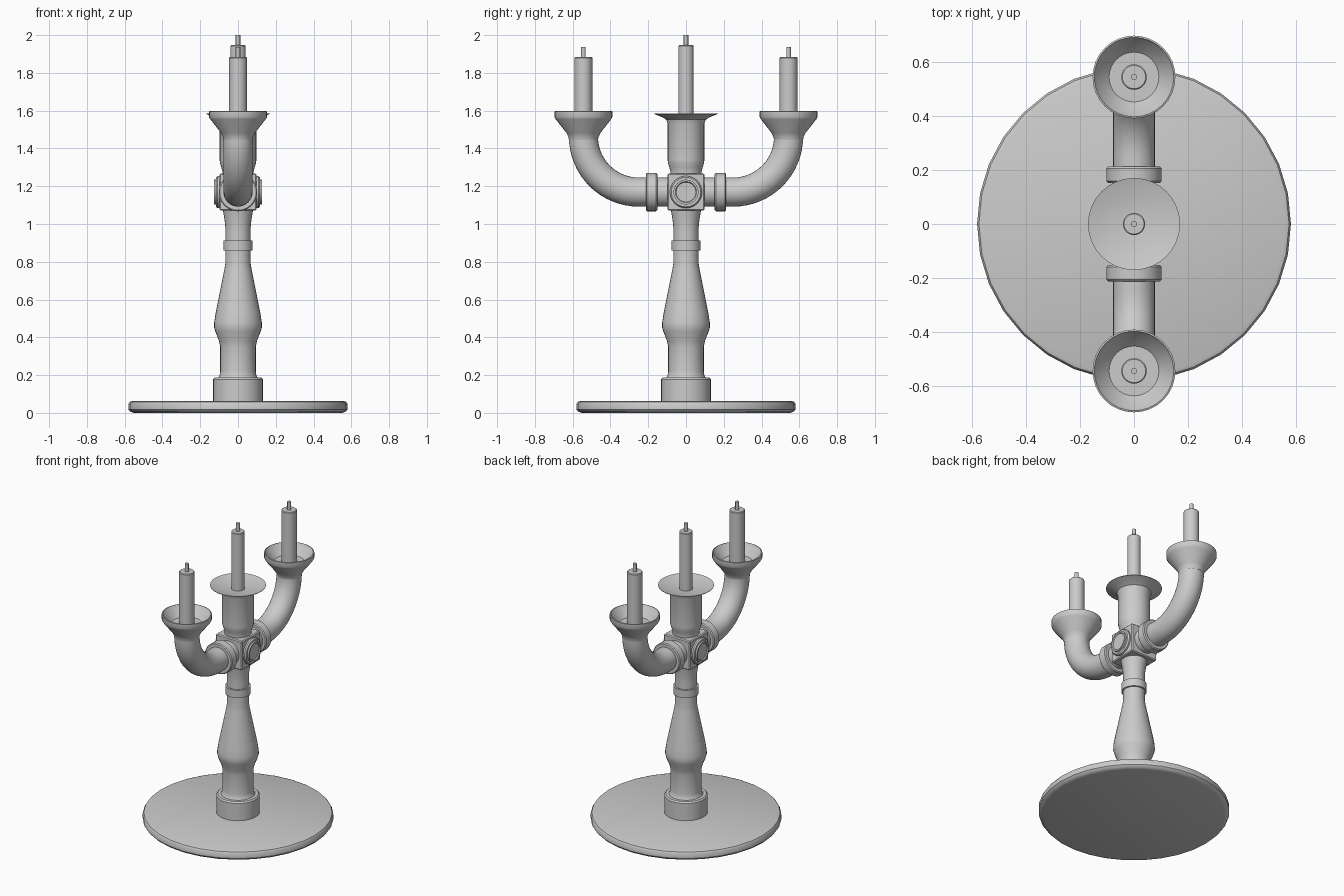
import bpy, bmesh, math
from mathutils import Matrix, Vector

if "Cube" in bpy.data.objects:
    bpy.data.objects.remove(bpy.data.objects["Cube"], do_unlink=True)

grey = bpy.data.materials.new("plain grey")
grey.use_nodes = True
colour = (0.6, 0.6, 0.6, 1)
grey.diffuse_color = colour
grey.node_tree.nodes["Principled BSDF"].inputs["Base Color"].default_value = colour


def finish(name, bm, angle=35):
    bmesh.ops.recalc_face_normals(bm, faces=bm.faces[:])
    mesh = bpy.data.meshes.new(name)
    bm.to_mesh(mesh)
    bm.free()
    obj = bpy.data.objects.new(name, mesh)
    bpy.context.collection.objects.link(obj)
    mesh.materials.append(grey)
    bpy.ops.object.select_all(action='DESELECT')
    obj.select_set(True)
    bpy.context.view_layer.objects.active = obj
    bpy.ops.object.shade_smooth_by_angle(angle=math.radians(angle))
    return obj


def skin(bm, rings):
    """Bridge equal rings of points and cap both ends."""
    loops = [[bm.verts.new(p) for p in ring] for ring in rings]
    n = len(loops[0])
    for a, b in zip(loops, loops[1:]):
        for i in range(n):
            j = (i + 1) % n
            bm.faces.new((a[i], a[j], b[j], b[i]))
    bm.faces.new(loops[0])
    bm.faces.new(loops[-1])


def lathe(name, profile, place=Matrix(), sides=32):
    """Turn (radius, height) points around local z."""
    rings = []
    for r, z in profile:
        angles = [math.tau * i / sides for i in range(sides)]
        rings.append([place @ Vector((r * math.cos(a), r * math.sin(a), z)) for a in angles])
    bm = bmesh.new()
    skin(bm, rings)
    return finish(name, bm)


def candle(name, y, radius, bottom, top):
    lathe(name, [(radius, bottom), (radius, top - 0.004), (radius - 0.004, top)],
          Matrix.Translation((0, y, 0)))
    lathe(name + "_wick", [(0.012, top), (0.012, top + 0.053)],
          Matrix.Translation((0, y, 0)), 12)


# Base and turned stem
lathe("base_plate", [(0.55, 0), (0.57, 0.006), (0.58, 0.018), (0.58, 0.047),
                     (0.573, 0.058), (0.56, 0.063)])
lathe("stem_foot", [(0.132, 0.06), (0.132, 0.178), (0.124, 0.187), (0.09, 0.187)])
lathe("stem", [(0.108, 0.18), (0.097, 0.2), (0.094, 0.22), (0.094, 0.35), (0.1, 0.38),
               (0.12, 0.43), (0.127, 0.455), (0.126, 0.48), (0.118, 0.53),
               (0.072, 0.76), (0.067, 0.79), (0.066, 0.95), (0.068, 1.0),
               (0.074, 1.04), (0.08, 1.075)])
lathe("stem_ring", [(0.06, 0.86), (0.077, 0.86), (0.077, 0.913), (0.06, 0.913)])

# Junction block with a round boss on the front-facing and rear-facing cheeks
bm = bmesh.new()
bmesh.ops.create_cube(bm, size=0.196, matrix=Matrix.Translation((0, 0, 1.169)))
bmesh.ops.bevel(bm, geom=bm.edges[:], offset=0.006, segments=1, affect='EDGES')
finish("junction_block", bm, 30)
for side, label in ((1, "left"), (-1, "right")):
    place = Matrix.Translation((0, 0, 1.169)) @ Matrix.Rotation(side * math.pi / 2, 4, 'Y')
    lathe(label + "_boss", [(0.085, 0.09), (0.085, 0.108), (0.078, 0.116), (0.066, 0.116),
                            (0.066, 0.127), (0.056, 0.127), (0.052, 0.121)], place)

# Centre holder and its thin dish
lathe("centre_socket", [(0.083, 1.26), (0.083, 1.28), (0.088, 1.3), (0.096, 1.325),
                        (0.097, 1.34), (0.097, 1.53), (0.105, 1.553), (0.125, 1.565),
                        (0.17, 1.583), (0.17, 1.586), (0.12, 1.572), (0.04, 1.562)])
candle("centre_candle", 0, 0.041, 1.55, 1.947)

# Two mirrored arms: collar, bent pipe, cup and candle
for side, label in ((1, "back"), (-1, "front")):
    place = Matrix.Translation((0, 0, 1.169)) @ Matrix.Rotation(-side * math.pi / 2, 4, 'X')
    lathe(label + "_collar", [(0.07, 0.152), (0.096, 0.152), (0.102, 0.158),
                              (0.102, 0.206), (0.096, 0.212), (0.07, 0.212)], place)
    pipe_r, bend = 0.077, 0.293
    path = [(0.09, 1.169, 0)]
    for k in range(17):
        t = math.pi / 2 * k / 16
        path.append((0.25 + bend * math.sin(t), 1.169 + bend * (1 - math.cos(t)), t))
    rings = []
    for y, z, t in path:
        ring = []
        for i in range(32):
            a = math.tau * i / 32
            u, v = pipe_r * math.cos(a), pipe_r * math.sin(a)
            ring.append((u, side * (y - v * math.sin(t)), z + v * math.cos(t)))
        rings.append(ring)
    bm = bmesh.new()
    skin(bm, rings)
    finish(label + "_arm", bm)
    lathe(label + "_cup", [(0.077, 1.445), (0.08, 1.462), (0.09, 1.482), (0.147, 1.555),
                           (0.153, 1.566), (0.153, 1.596), (0.147, 1.598), (0.138, 1.582),
                           (0.092, 1.535)], Matrix.Translation((0, side * 0.543, 0)))
    candle(label + "_candle", side * 0.543, 0.047, 1.52, 1.884)
